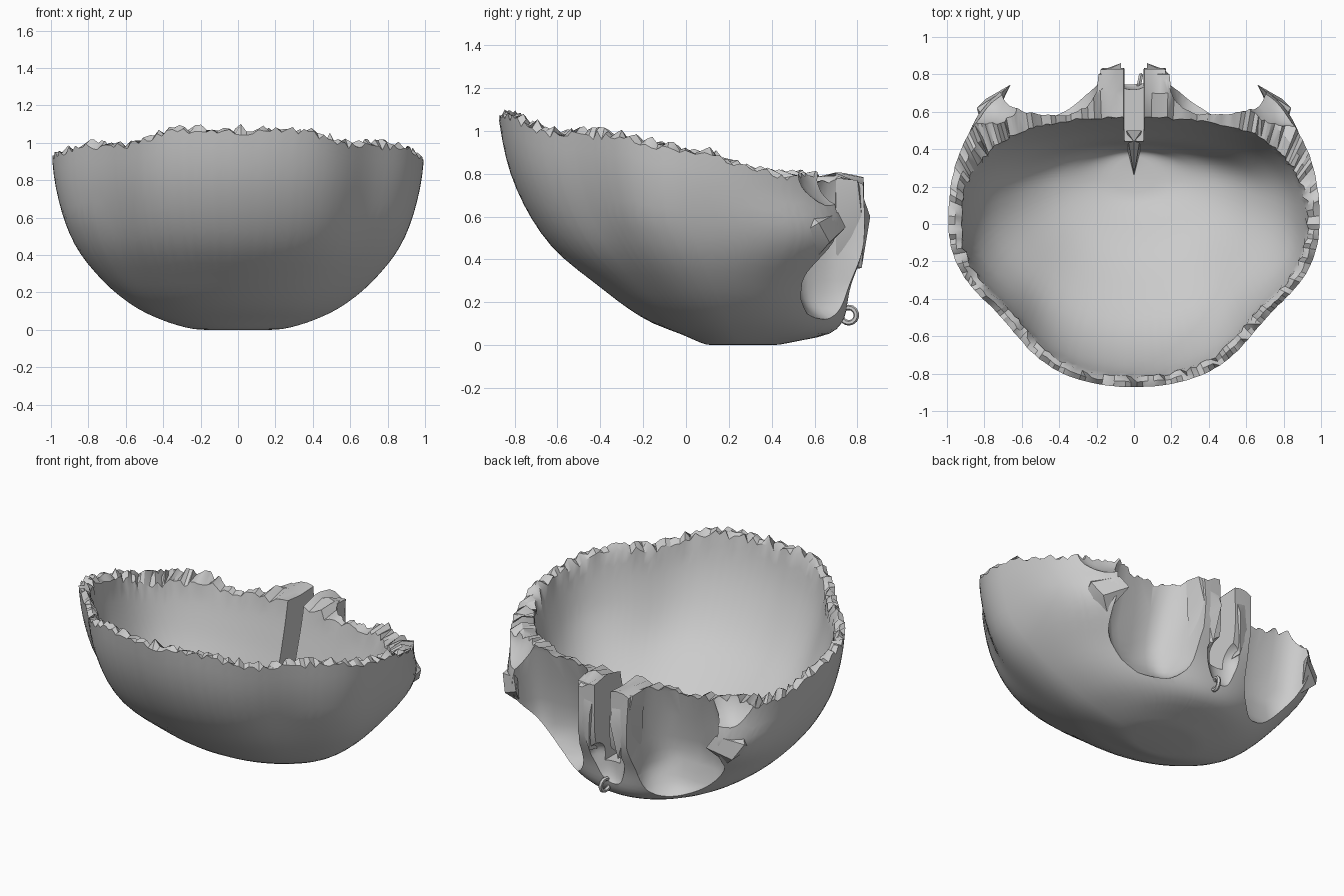
import bpy, bmesh, math, random
from mathutils import Vector, noise

if "Cube" in bpy.data.objects:
    bpy.data.objects.remove(bpy.data.objects["Cube"])

random.seed(4)
COLS, ROWS = 200, 22

# z, half width, rear y, brow-side y, inner brow-side y
LEVELS = [(0, .18, .12, .40, .36), (.015, .29, .06, .50, .39), (.05, .40, -.02, .66, .40),
          (.11, .53, -.17, .73, .42), (.27, .73, -.40, .77, .45), (.47, .88, -.635, .83, .51),
          (.75, .972, -.80, .83, .575), (1.03, 1.0, -.87, .82, .59), (1.2, .99, -.87, .8, .59)]
RIM = [(-.9, 1.09), (-.8, 1.06), (-.65, 1.0), (-.4, .98), (-.1, .945), (.12, .89),
       (.3, .82), (.5, .795), (.9, .765)]


def lerp_table(table, v):
    for a, b in zip(table, table[1:]):
        if v <= b[0]:
            t = max(0, (v - a[0]) / (b[0] - a[0]))
            return a[1] + (b[1] - a[1]) * t
    return table[-1][1]


def level(z, col):
    """Smooth interpolation of LEVELS over the square root of height."""
    u = [math.sqrt(r[0]) for r in LEVELS]
    p = [r[col] for r in LEVELS]
    x, n = math.sqrt(max(0, z)), len(u)
    i = max(k for k in range(n - 1) if u[k] <= x)

    def slope(k):
        lo, hi = max(0, k - 1), min(n - 1, k + 1)
        return (p[hi] - p[lo]) / (u[hi] - u[lo])
    h = u[i + 1] - u[i]
    t = (x - u[i]) / h
    return ((2*t**3 - 3*t*t + 1) * p[i] + (t**3 - 2*t*t + t) * h * slope(i)
            + (3*t*t - 2*t**3) * p[i + 1] + (t**3 - t*t) * h * slope(i + 1))


def spow(v, p):
    return math.copysign(abs(v) ** p, v)


def section(a, z, inner=False):
    """Point on the vault outline at angle a and height z."""
    q = max(0, z - .045) if inner else z
    w = level(q, 1) - (.06 if inner else 0)
    yb = level(q, 2) + (.05 if inner else 0)
    yf = level(q, 4 if inner else 3)
    f = min(1, q / .6)
    cy = .24 - .23 * f
    c, s = math.cos(a), math.sin(a)
    if s < 0:
        k = 1 - .08 * f * math.exp(-((math.asin(-s) - .68) / .32) ** 2)
        return Vector((w * c * k, cy + (cy - yb) * s * k, z))
    n = 2.0 + (.7 if inner else .6 + 1.0 * math.exp(-((q - .5) / .15) ** 2)) * f
    return Vector((w * spow(c, 2 / n), cy + (yf - cy) * s ** (2 / n), z))


def new_object(name, bm):
    bmesh.ops.recalc_face_normals(bm, faces=bm.faces[:])
    me = bpy.data.meshes.new(name)
    bm.to_mesh(me)
    bm.free()
    ob = bpy.data.objects.new(name, me)
    bpy.context.collection.objects.link(ob)
    return ob


def hull(name, pts):
    bm = bmesh.new()
    for p in pts:
        bm.verts.new(p)
    bmesh.ops.convex_hull(bm, input=bm.verts[:])
    return new_object(name, bm)


def blob(name, loc, size, power=1.0, shear=0.0, rough=0.0):
    """Rounded box / ellipsoid leaning in y with height."""
    bm = bmesh.new()
    bmesh.ops.create_uvsphere(bm, u_segments=36, v_segments=24, radius=1)
    for v in bm.verts:
        p = Vector([spow(c, power) * s for c, s in zip(v.co, size)])
        p.y += shear * p.z
        v.co = p + Vector(loc)
        v.co += noise.noise_vector(v.co * 6) * rough
    return new_object(name, bm)


def cut(ob, cutter):
    cutter.hide_render = True
    m = ob.modifiers.new("cut", 'BOOLEAN')
    m.operation, m.solver, m.object = 'DIFFERENCE', 'EXACT', cutter
    bpy.context.view_layer.objects.active = ob
    bpy.ops.object.modifier_apply(modifier=m.name)
    bpy.data.objects.remove(cutter, do_unlink=True)


# Vault: outer shell, broken rim and inner shell in one closed mesh
bm = bmesh.new()
rings = [[] for _ in range(2 * ROWS + 3)]
for i in range(COLS):
    a = 2 * math.pi * (i + .5) / COLS
    top = lerp_table(RIM, section(a, .95).y) + .008 * math.sin(a * 9)
    z_out = top + random.uniform(-.03, .015)
    z_in = top + random.uniform(-.04, .01)
    for k in range(ROWS + 1):
        t = (k / ROWS) ** 1.8
        rough = 1 + random.uniform(-.01, .01) * (k == ROWS)
        p, q = section(a, z_out * t), section(a, .045 + (z_in - .045) * t, True)
        q.xy *= rough
        rings[k].append(bm.verts.new(p))
        rings[2 * ROWS + 2 - k].append(bm.verts.new(q))
    mid = (p + q) / 2
    mid.z = top + random.uniform(-.02, .035)
    rings[ROWS + 1].append(bm.verts.new(mid))
for r0, r1 in zip(rings, rings[1:]):
    for i in range(COLS):
        j = (i + 1) % COLS
        bm.faces.new((r0[i], r0[j], r1[j], r1[i]))
for ring, z in ((rings[0], 0), (rings[-1], .04)):
    c = bm.verts.new((0, .25, z))
    for i in range(COLS):
        bm.faces.new((ring[i], ring[(i + 1) % COLS], c))
vault = new_object("skull_vault", bm)

# Eye sockets and hollows above the side processes
for s in (-1, 1):
    cut(vault, blob("socket_cutter", (s * .45, .98, .60), (.285, .43, .52), .58, .2, .02))
    cut(vault, blob("temple_cutter", (s * .84, .80, .88), (.26, .28, .24), .8, 0, .03))

# Narrow slot and hollow between the sockets
cut(vault, hull("slot_cutter", [(x, y, z) for x, z in ((-.06, 1.2), (.06, 1.2), (-.05, .28), (.05, .28))
                                for y in (.40, 1.1)]))
cut(vault, blob("nasal_cutter", (0, .85, .28), (.11, .14, .16), .9, 0, .03))

# Side processes and nasal plates
parts = [vault]
for s in (-1, 1):
    parts.append(hull("side_process", [(s * x, y, z) for x, y, z in (
        (.84, .62, .57), (.79, .67, .48), (.66, .745, .55), (.70, .71, .62),
        (.72, .62, .42), (.80, .57, .62), (.81, .50, .50), (.74, .60, .64))]))
    parts.append(hull("nasal_plate", [(s * x, y, z) for x, y, z in (
        (.07, .80, .76), (.19, .80, .77), (.20, .70, .78), (.07, .86, .60),
        (.15, .83, .52), (.10, .82, .36), (.18, .70, .40), (.08, .68, .34))]))

# Inner crest on the midline
parts.append(hull("inner_crest", [(0, .26, .05), (-.04, .42, .06), (.04, .42, .06), (0, .38, .12),
                                  (-.04, .50, .30), (.04, .50, .30), (0, .44, .28)]))

# Small bone loop at the nasal root
bpy.ops.mesh.primitive_torus_add(location=(.03, .76, .14), rotation=(.2, math.pi / 2, 0),
                                 major_segments=14, minor_segments=6,
                                 major_radius=.036, minor_radius=.013)
loop = bpy.context.object
loop.name = "nasal_loop"
parts.append(loop)

# Smooth bone with crisp broken edges
bpy.ops.object.select_all(action='DESELECT')
for ob in parts:
    ob.select_set(True)
bpy.context.view_layer.objects.active = vault
bpy.ops.object.shade_smooth_by_angle(angle=math.radians(32))
